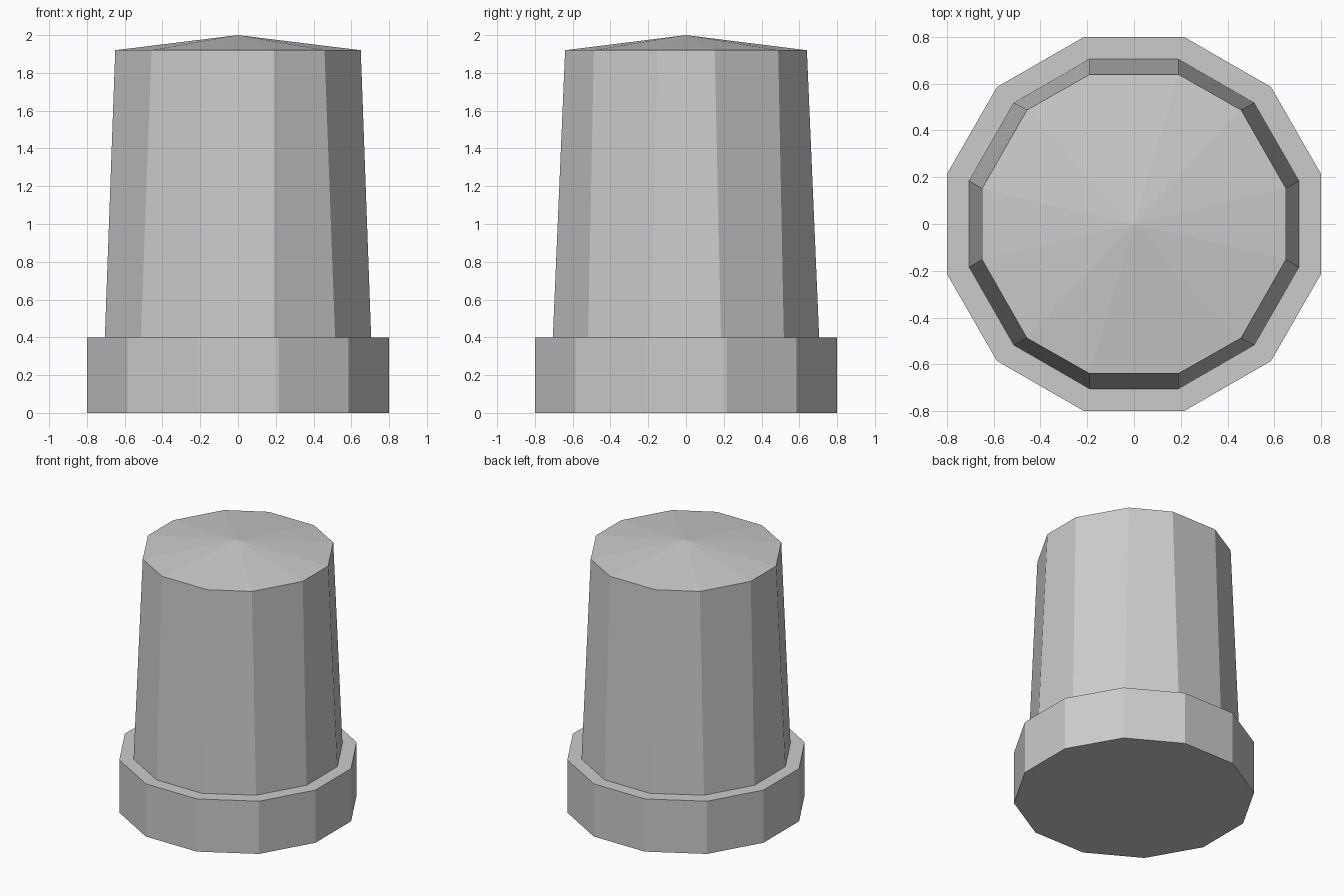
import bpy
import bmesh

if "Cube" in bpy.data.objects:
    bpy.data.objects.remove(bpy.data.objects["Cube"])


def ring(quarter, z):
    """Mirror three corner points of one quadrant into a 12-sided loop."""
    q = list(quarter)
    half = q + [(-x, y) for x, y in reversed(q)]
    full = half + [(-x, -y) for x, y in half]
    return [(x, y, z) for x, y in full]


base = [(0.80, 0.214), (0.586, 0.586), (0.214, 0.80)]
shaft_low = [(0.705, 0.185), (0.514, 0.518), (0.19, 0.705)]
shaft_high = [(0.65, 0.152), (0.458, 0.488), (0.19, 0.64)]

bm = bmesh.new()

# Rings from the floor up: plinth, ledge, tapered shaft
loops = [[bm.verts.new(p) for p in ring(q, z)]
         for q, z in ((base, 0), (base, 0.4), (shaft_low, 0.4), (shaft_high, 1.92))]
for low, high in zip(loops, loops[1:]):
    for i in range(12):
        j = (i + 1) % 12
        bm.faces.new((low[i], low[j], high[j], high[i]))

# Flat underside and shallow pointed cap
bm.faces.new(loops[0][::-1])
tip = bm.verts.new((0, 0, 2))
for i in range(12):
    bm.faces.new((loops[-1][i], loops[-1][(i + 1) % 12], tip))

bmesh.ops.recalc_face_normals(bm, faces=bm.faces)
mesh = bpy.data.meshes.new("capped_post")
bm.to_mesh(mesh)
bm.free()
bpy.context.collection.objects.link(bpy.data.objects.new("capped_post", mesh))
